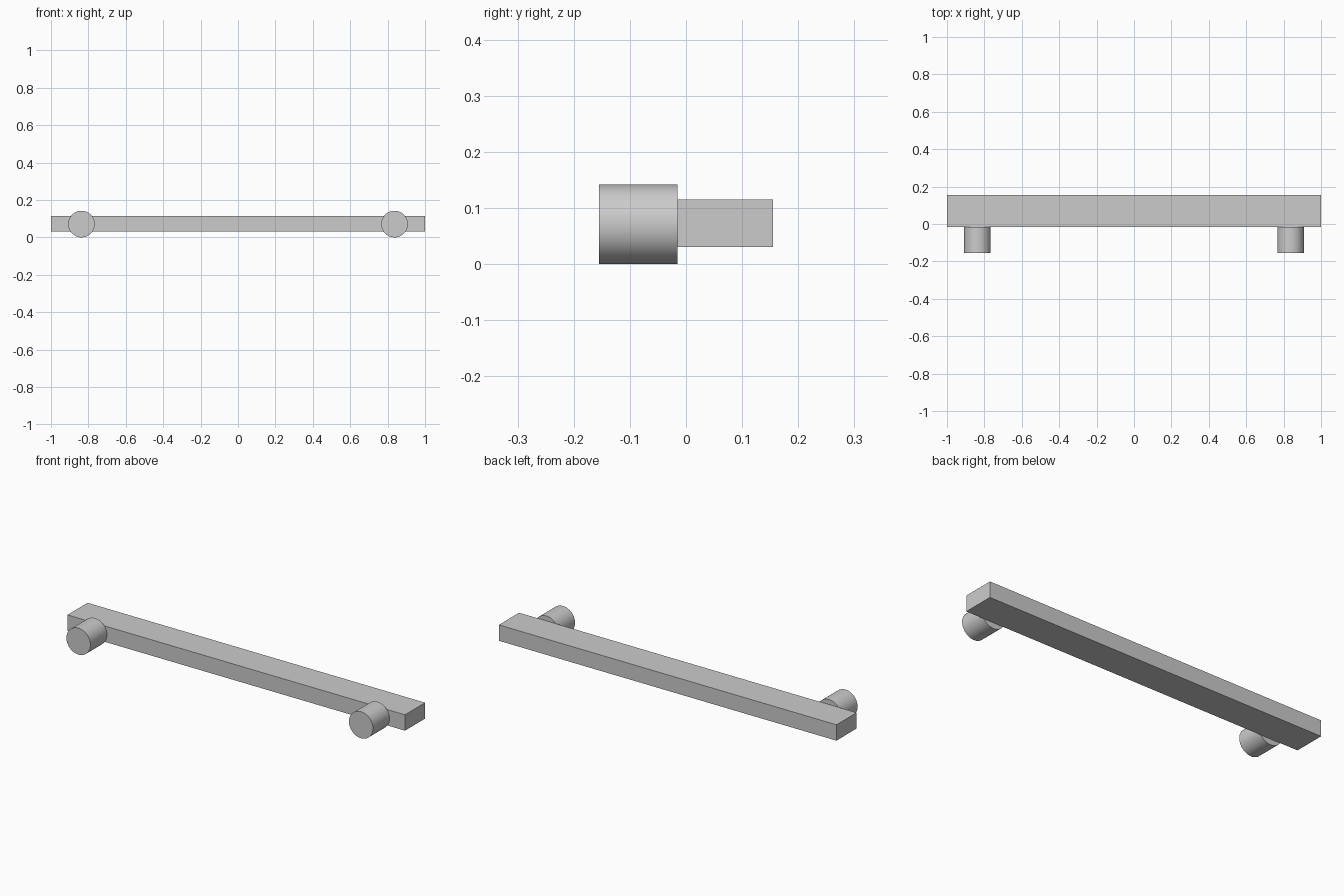
import bpy
import math

cube = bpy.data.objects.get("Cube")
if cube:
    bpy.data.objects.remove(cube, do_unlink=True)

# Single grey finish
grey = bpy.data.materials.new("grey_metal")
grey.use_nodes = True
colour = (0.6, 0.6, 0.6, 1)
grey.diffuse_color = colour
grey.node_tree.nodes["Principled BSDF"].inputs["Base Color"].default_value = colour

AXIS_Z = 0.071
POST_RADIUS = 0.071
POST_X = 0.837
FRONT_Y, JOINT_Y, BACK_Y = -0.155, -0.015, 0.155


def finish(name):
    obj = bpy.context.object
    obj.name = name
    obj.data.materials.append(grey)
    bpy.ops.object.transform_apply(location=False, rotation=True, scale=True)
    return obj


# Long rectangular grip bar
bpy.ops.mesh.primitive_cube_add(size=1, location=(0, (JOINT_Y + BACK_Y) / 2, AXIS_Z + 0.002))
bpy.context.object.scale = (2, BACK_Y - JOINT_Y, 0.085)
finish("grip_bar")

# Round mounting posts on the front face
for side, sign in (("left", 1), ("right", -1)):
    bpy.ops.mesh.primitive_cylinder_add(
        vertices=64, radius=POST_RADIUS, depth=JOINT_Y - FRONT_Y,
        location=(sign * POST_X, (FRONT_Y + JOINT_Y) / 2, AXIS_Z),
        rotation=(math.pi / 2, 0, 0))
    finish(side + "_mounting_post")
    bpy.ops.object.shade_smooth_by_angle(angle=math.radians(30))
